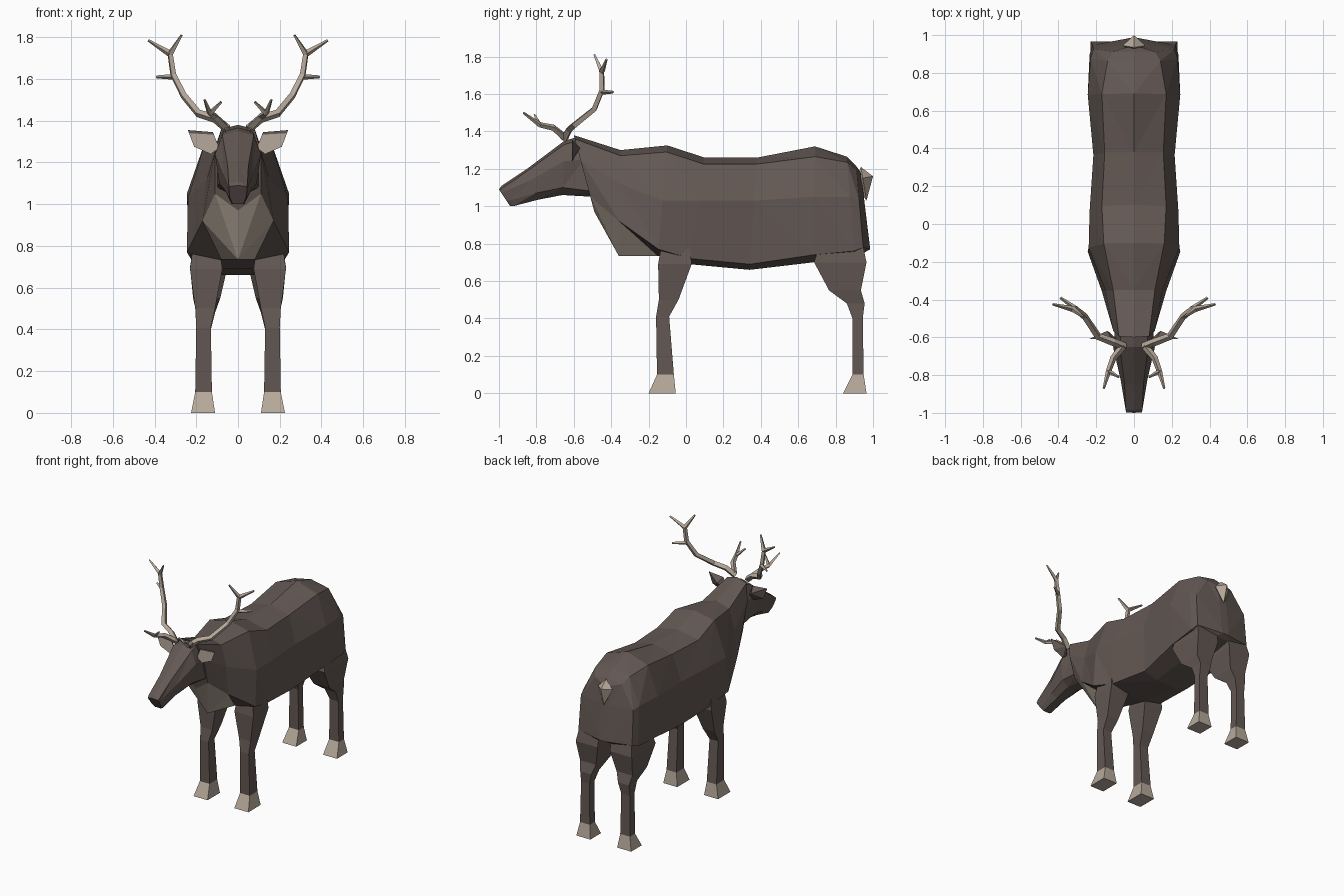
import bpy
import bmesh

if "Cube" in bpy.data.objects:
    bpy.data.objects.remove(bpy.data.objects["Cube"])


def make_material(name, color):
    mat = bpy.data.materials.new(name)
    mat.use_nodes = True
    mat.diffuse_color = (*color, 1)
    mat.node_tree.nodes["Principled BSDF"].inputs["Base Color"].default_value = (*color, 1)
    return mat


brown = make_material("brown hide", (0.125, 0.098, 0.088))
horn = make_material("pale horn", (0.47, 0.395, 0.325))


def finish(name, bm, materials, rule=None):
    """Clean the mesh, colour its faces by rule and link it as an object."""
    bmesh.ops.remove_doubles(bm, verts=bm.verts, dist=0.0005)
    bmesh.ops.recalc_face_normals(bm, faces=bm.faces)
    if rule:
        for face in bm.faces:
            face.material_index = int(rule(face))
    mesh = bpy.data.meshes.new(name)
    bm.to_mesh(mesh)
    bm.free()
    for mat in materials:
        mesh.materials.append(mat)
    obj = bpy.data.objects.new(name, mesh)
    bpy.context.collection.objects.link(obj)


def loft(name, rings, materials, rule=None):
    """Skin a row of equal closed rings, with diagonals mirrored left to right."""
    bm = bmesh.new()
    rows = [[bm.verts.new(p) for p in ring] for ring in rings]
    n = len(rows[0])
    for a, b in zip(rows, rows[1:]):
        for j in range(n):
            k = (j + 1) % n
            if j < n // 2:
                tris = ((a[j], a[k], b[k]), (a[j], b[k], b[j]))
            else:
                tris = ((a[j], a[k], b[j]), (a[k], b[k], b[j]))
            for tri in tris:
                bm.faces.new(tri)
    bm.faces.new(rows[0])
    bm.faces.new(rows[-1])
    finish(name, bm, materials, rule)


def body_ring(y_top, y_low, z_top, *pairs):
    """Mirrored ring from (x, z) pairs that run from the spine to the underside."""
    half = list(zip(pairs[::2], pairs[1::2]))
    z_low = half[-1][1]

    def place(x, z):
        t = (z_top - z) / (z_top - z_low)
        return (x, y_top + (y_low - y_top) * t, z)

    return ([place(0, z_top)] + [place(x, z) for x, z in half]
            + [place(-x, z) for x, z in reversed(half)])


# Body and neck: y top, y low, z top, then shoulder, flank, lower side, underside
body = [
    (-.60, -.49, 1.38, .08, 1.36, .11, 1.25, .11, 1.05, 0, .97),
    (-.35, -.36, 1.30, .11, 1.27, .15, 1.12, .17, .92, 0, .735),
    (-.10, -.15, 1.325, .16, 1.29, .24, 1.03, .245, .77, .08, .735),
    (.10, .02, 1.26, .17, 1.225, .235, 1.03, .215, .72, .08, .69),
    (.38, .34, 1.26, .155, 1.225, .215, 1.03, .19, .69, .08, .66),
    (.69, .68, 1.32, .17, 1.265, .245, 1.05, .225, .74, .08, .70),
    (.86, .90, 1.265, .14, 1.235, .23, 1.05, .235, .76, .08, .74),
    (.91, .95, 1.215, .11, 1.19, .215, 1.03, .22, .78, .06, .75),
    (.935, .985, 1.18, .03, 1.17, .03, 1.03, .03, .80, .02, .77),
]


def is_chest(face):
    top = max(v.co.z for v in face.verts)
    return top < 1.06 and face.calc_center_median().y < -.24


loft("body", [body_ring(*r) for r in body], [brown, horn], is_chest)

# Head, from the nape to the nose
head = [
    (-.58, -.49, 1.37, .07, 1.35, .10, 1.25, .10, 1.08, .04, 1.05),
    (-.65, -.66, 1.35, .075, 1.33, .11, 1.24, .09, 1.10, .04, 1.06),
    (-.85, -.79, 1.20, .05, 1.19, .07, 1.14, .065, 1.07, .03, 1.035),
    (-.985, -.925, 1.11, .045, 1.10, .047, 1.08, .042, 1.03, .03, 1.0),
    (-1, -.94, 1.09, .042, 1.085, .044, 1.07, .038, 1.03, .025, 1.0),
]
loft("head", [body_ring(*r) for r in head], [brown])


def box_ring(z, y0, y1, x0, x1, side):
    return [(side * x, y, z) for x, y in ((x0, y0), (x1, y0), (x1, y1), (x0, y1))]


# Legs: z, front y, back y, inner x, outer x
legs = {
    "front": [
        (.80, -.13, .02, .09, .215), (.69, -.149, .03, .075, .23),
        (.50, -.145, -.04, .11, .205), (.41, -.16, -.09, .13, .20),
        (.10, -.155, -.065, .125, .205)],
    "hind": [
        (.82, .72, .94, .05, .21), (.70, .685, .965, .05, .23),
        (.55, .765, .935, .085, .215), (.48, .86, .955, .11, .20),
        (.40, .89, .945, .13, .20), (.10, .89, .95, .125, .205)],
}
hooves = {"front": (-.20, -.055), "hind": (.84, .965)}
for side, label in ((1, "left"), (-1, "right")):
    for end, rows in legs.items():
        loft(f"{label}_{end}_leg", [box_ring(*r, side) for r in rows], [brown])
        rim = (0, *hooves[end], .11, .225)
        loft(f"{label}_{end}_hoof",
             [box_ring(*rows[-1], side), box_ring(*rim, side)], [horn])

# Ears: pale inner face below a brown upper edge, and a brown back
ear_rim = [(.09, 1.27), (.12, 1.345), (.24, 1.355), (.21, 1.275), (.13, 1.24)]
ear_fold = [(.115, 1.333), (.232, 1.34)]
for side, label in ((1, "left"), (-1, "right")):
    bm = bmesh.new()
    rim = [bm.verts.new((side * x, -.61, z)) for x, z in ear_rim]
    fold = [bm.verts.new((side * x, -.61, z)) for x, z in ear_fold]
    bm.faces.new((rim[0], *fold, *rim[3:]))
    bm.faces.new((rim[1], rim[2], fold[1], fold[0]))
    bm.faces.new((rim[0], rim[1], fold[0]))
    bm.faces.new((rim[2], rim[3], fold[1]))
    back = bm.verts.new((side * .14, -.565, 1.31))
    for i, v in enumerate(rim):
        bm.faces.new((v, rim[i - 1], back))
    finish(f"{label}_ear", bm, [brown, horn], lambda f: len(f.verts) == 5)

# Tail: small pale wedge on the rump
bm = bmesh.new()
points = [(0, .935, 1.21), (.06, .945, 1.15), (0, .965, 1.03), (-.06, .945, 1.15)]
rim = [bm.verts.new(p) for p in points]
for tip in ((0, 1.0, 1.16), (0, .9, 1.12)):
    apex = bm.verts.new(tip)
    for i, v in enumerate(rim):
        bm.faces.new((v, rim[i - 1], apex))
finish("tail", bm, [horn])

# Antlers: start radius, end radius, path
fork = (.325, -.45, 1.72)
brow = (.135, -.78, 1.435)
branches = [
    (.022, .015, [(.05, -.65, 1.36), (.11, -.625, 1.41), (.19, -.595, 1.435),
                  (.26, -.49, 1.52), (.31, -.45, 1.62), fork]),
    (.016, .006, [fork, (.43, -.425, 1.785)]),
    (.016, .006, [fork, (.27, -.49, 1.81)]),
    (.014, .007, [(.305, -.45, 1.61), (.39, -.39, 1.61)]),
    (.020, .014, [(.06, -.65, 1.37), (.11, -.71, 1.42), brow]),
    (.014, .006, [brow, (.16, -.87, 1.50)]),
    (.013, .006, [brow, (.08, -.81, 1.49)]),
]


def antler(name, side):
    curve = bpy.data.curves.new(name, "CURVE")
    curve.dimensions = "3D"
    curve.bevel_depth = 1
    curve.bevel_resolution = 0
    curve.use_fill_caps = True
    for r0, r1, path in branches:
        spline = curve.splines.new("POLY")
        spline.use_smooth = False
        spline.points.add(len(path) - 1)
        for i, (point, (x, y, z)) in enumerate(zip(spline.points, path)):
            point.co = (side * x, y, z, 1)
            point.radius = r0 + (r1 - r0) * i / (len(path) - 1)
    curve.materials.append(horn)
    bpy.context.collection.objects.link(bpy.data.objects.new(name, curve))


antler("left_antler", 1)
antler("right_antler", -1)
